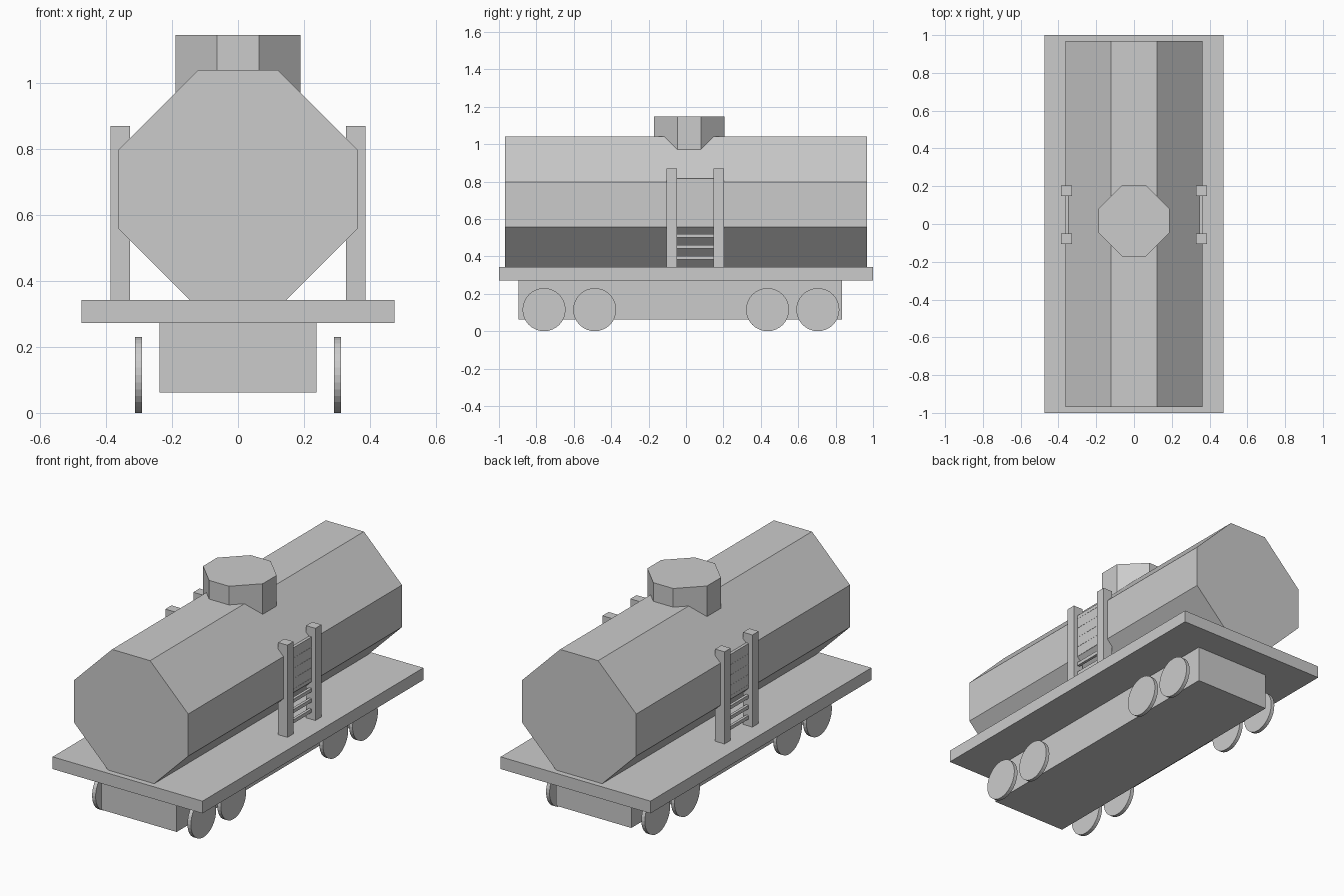
import bpy, bmesh, math
from mathutils import Matrix

if "Cube" in bpy.data.objects:
    bpy.data.objects.remove(bpy.data.objects["Cube"])

grey = bpy.data.materials.new("plain grey")
grey.diffuse_color = (0.6, 0.6, 0.6, 1)
grey.use_nodes = True
grey.node_tree.nodes["Principled BSDF"].inputs["Base Color"].default_value = grey.diffuse_color


def finish(name, bm):
    bmesh.ops.recalc_face_normals(bm, faces=bm.faces)
    mesh = bpy.data.meshes.new(name)
    bm.to_mesh(mesh)
    bm.free()
    mesh.materials.append(grey)
    obj = bpy.data.objects.new(name, mesh)
    bpy.context.collection.objects.link(obj)
    return obj


def box(name, x, y, z):
    """Box from (low, high) ranges on each axis."""
    bm = bmesh.new()
    bmesh.ops.create_cube(bm, size=1)
    for v in bm.verts:
        v.co = [r[0] + (c + 0.5) * (r[1] - r[0]) for c, r in zip(v.co, (x, y, z))]
    return finish(name, bm)


def octagon_prism(name, radius, length, matrix):
    """Chamfered square, each corner cut at a third, extruded along local z."""
    t = radius / 3
    pts = [(radius, -t), (radius, t), (t, radius), (-t, radius),
           (-radius, t), (-radius, -t), (-t, -radius), (t, -radius)]
    bm = bmesh.new()
    face = bm.faces.new([bm.verts.new((x, y, -length / 2)) for x, y in pts])
    ext = bmesh.ops.extrude_face_region(bm, geom=[face])
    new = [g for g in ext["geom"] if isinstance(g, bmesh.types.BMVert)]
    bmesh.ops.translate(bm, verts=new, vec=(0, 0, length))
    bmesh.ops.transform(bm, matrix=matrix, verts=bm.verts)
    return finish(name, bm)


def wheel(name, x, y, radius=0.115, width=0.022):
    bm = bmesh.new()
    bmesh.ops.create_cone(bm, cap_ends=True, segments=32, radius1=radius, radius2=radius,
                          depth=width, matrix=Matrix.Translation((x, y, radius))
                          @ Matrix.Rotation(math.pi / 2, 4, 'Y'))
    return finish(name, bm)


# Flat deck and underframe
box("deck", (-0.475, 0.475), (-1, 1), (0.272, 0.342))
box("underframe", (-0.238, 0.238), (-0.895, 0.835), (0.062, 0.272))

# Tank lying along y, and the hatch dome on top
octagon_prism("tank", 0.362, 1.936,
              Matrix.Translation((0, 0, 0.678)) @ Matrix.Rotation(math.pi / 2, 4, 'X'))
octagon_prism("dome", 0.189, 0.2, Matrix.Translation((0, 0.017, 1.047)))

for side, label in ((-1, "left"), (1, "right")):
    # Wheels
    for i, y in enumerate((-0.759, -0.488, 0.436, 0.705)):
        wheel(f"{label}_wheel_{i + 1}", side * 0.302, y)
    # Ladder posts and rungs
    for i, y in enumerate((-0.105, 0.148)):
        box(f"{label}_ladder_post_{i + 1}", sorted((side * 0.328, side * 0.387)),
            (y, y + 0.056), (0.34, 0.87))
    for i in range(8):
        z = 0.382 + i * 0.059
        box(f"{label}_ladder_rung_{i + 1}", sorted((side * 0.347, side * 0.363)),
            (-0.055, 0.155), (z, z + 0.02))
